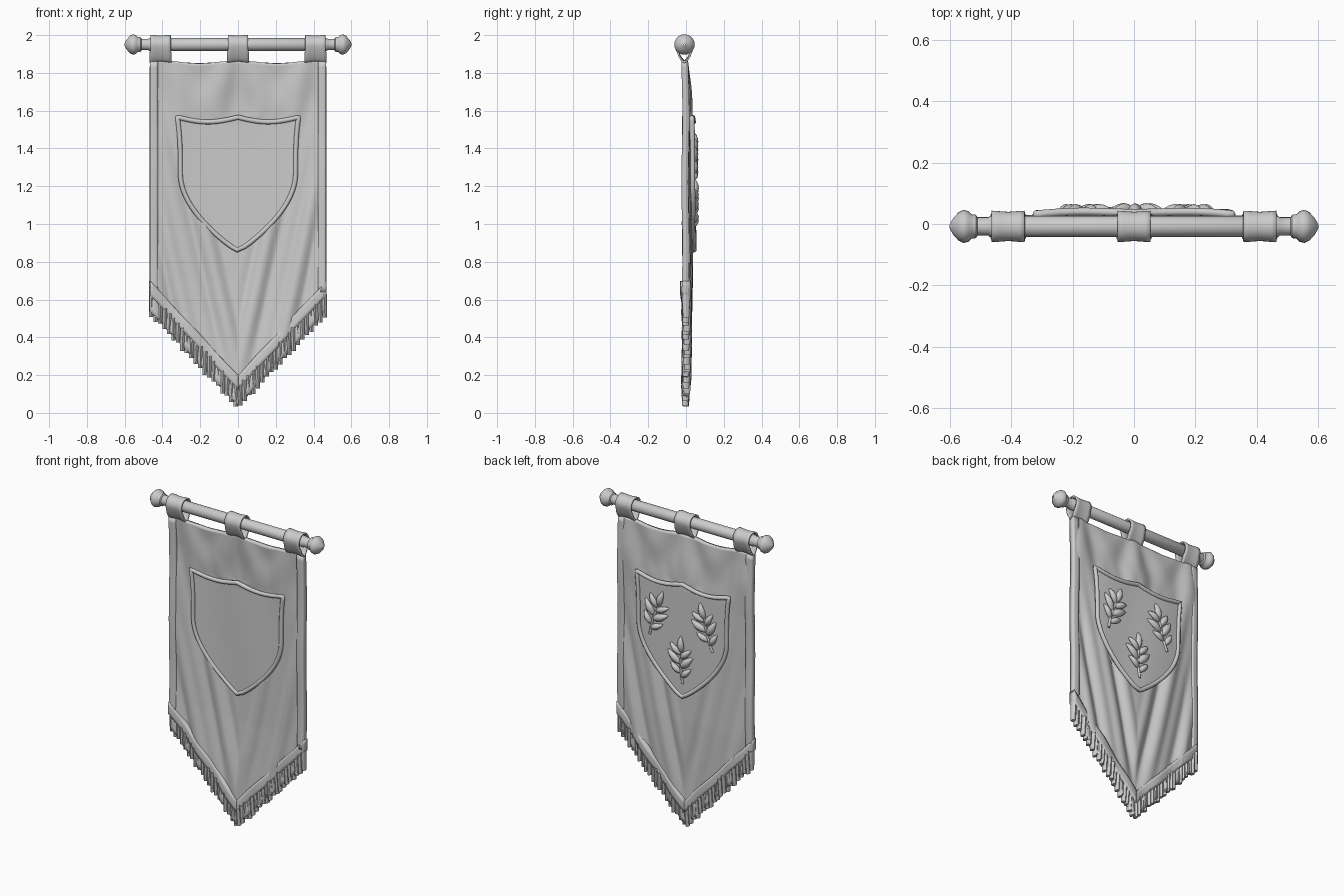
import bpy, bmesh, random
from math import sin, cos, pi, exp, atan2, sqrt, radians
from mathutils import Vector, Matrix

random.seed(4)
cube = bpy.data.objects.get("Cube")
if cube:
    bpy.data.objects.remove(cube, do_unlink=True)

stone = bpy.data.materials.new("stone_grey")
stone.use_nodes = True
GREY = (0.6, 0.6, 0.6, 1)
stone.diffuse_color = GREY
stone.node_tree.nodes["Principled BSDF"].inputs["Base Color"].default_value = GREY

LOOPS = (-0.41, 0.0, 0.41)
HALF = 0.46
ROD = Vector((0, -0.008, 1.95))


def finish(name, bm, thickness=0, angle=50):
    """Turn a bmesh into a smooth shaded object, optionally thickened."""
    bmesh.ops.recalc_face_normals(bm, faces=bm.faces)
    mesh = bpy.data.meshes.new(name)
    bm.to_mesh(mesh)
    bm.free()
    obj = bpy.data.objects.new(name, mesh)
    bpy.context.collection.objects.link(obj)
    mesh.materials.append(stone)
    if thickness:
        mod = obj.modifiers.new("thickness", 'SOLIDIFY')
        mod.thickness = thickness
        mod.offset = 0
    bpy.ops.object.select_all(action='DESELECT')
    bpy.context.view_layer.objects.active = obj
    obj.select_set(True)
    bpy.ops.object.shade_smooth_by_angle(angle=radians(angle))
    return obj


def sheet(name, point, nu, nv, thickness=0):
    """Grid surface from a function of u, v in 0..1."""
    bm = bmesh.new()
    rows = [[bm.verts.new(point(i / nu, j / nv)) for i in range(nu + 1)] for j in range(nv + 1)]
    for a, b in zip(rows, rows[1:]):
        for i in range(nu):
            bm.faces.new((a[i], a[i + 1], b[i + 1], b[i]))
    bmesh.ops.remove_doubles(bm, verts=bm.verts, dist=0.0001)
    return finish(name, bm, thickness)


def tube(name, points, radius, cyclic=False):
    curve = bpy.data.curves.new(name, 'CURVE')
    curve.dimensions = '3D'
    curve.bevel_depth = radius
    curve.bevel_resolution = 2
    curve.use_fill_caps = True
    line = curve.splines.new('POLY')
    line.points.add(len(points) - 1)
    for p, co in zip(line.points, points):
        p.co = (*co, 1)
    line.use_cyclic_u = cyclic
    curve.materials.append(stone)
    obj = bpy.data.objects.new(name, curve)
    bpy.context.collection.objects.link(obj)
    return obj


# Outline helpers
def lower_edge(x):
    return 0.13 + 1.07 * abs(x)


def top_edge(x):
    return 1.865 - 0.014 * sin(pi * min(1, abs(x) / 0.41)) ** 2


def shield_half(z):
    if z > 1.27:
        return 0.305 + 0.015 * ((z - 1.27) / 0.29) ** 3
    t = max(0, (z - 0.86) / 0.41)
    return 0.305 * sin(t * pi / 2) ** 0.85


def shield_top(x):
    return 1.565 - 0.025 * sin(pi * min(1, abs(x) / 0.32))


# Shape of the hanging cloth
def bulge(x, z):
    drop = min(1, max(0, (1.88 - z) / 0.35))
    low = min(1, max(0, z / 0.7))
    return -0.004 + 0.02 * drop * low * max(0, 1 - (x / 0.47) ** 2)


def cloth_y(x, z):
    drop = max(0, 1.88 - z)
    y = bulge(x, z)
    for cx in LOOPS:
        spread = atan2(x - cx, 2.0 - z)
        near = exp(-((x - cx) / 0.2) ** 2)
        y += 0.014 * cos(spread * 8) * near * exp(-((drop - 0.2) / 0.15) ** 2)
    fade = min(1, max(0, (drop - 0.15) / 0.6)) * min(1, z / 0.5)
    inside = 0.86 < z < 1.56 and abs(x) < shield_half(z)
    phase = abs(x) - 0.22 * z
    fold = 0.010 * sin(34 * phase) + 0.006 * sin(61 * phase + 2 * x + 1)
    edge = min(1, max(0.2, (0.47 - abs(x)) / 0.1))
    return y + fold * fade * edge * (0.25 if inside else 1)


def cloth_point(u, v):
    x = (2 * u - 1) * HALF
    z = top_edge(x) * (1 - v) + lower_edge(x) * v
    return (x, cloth_y(x, z), z)


sheet("banner_cloth", cloth_point, 90, 110, 0.022)

# Hems along both sides and the pointed lower edge
for side, label in ((1, "left"), (-1, "right")):
    def side_hem(u, v):
        x = side * (0.425 + 0.042 * u)
        z = 1.86 - 1.22 * v
        return (x, bulge(x, z) + 0.003 * sin(9 * z), z)
    sheet("side_hem_" + label, side_hem, 3, 40, 0.036)

    def lower_hem(u, v):
        x = side * 0.468 * u
        z = lower_edge(x) + 0.068 - 0.075 * v
        return (x, bulge(x, z) + 0.005 * sin(30 * x), z)
    sheet("lower_hem_" + label, lower_hem, 30, 3, 0.044)

    # Fringe backing and hanging tassels
    def fringe(u, v):
        x = side * 0.465 * u
        z = lower_edge(x) - 0.09 * v
        return (x, bulge(x, z) + 0.006 * sin(75 * x), z)
    sheet("fringe_backing_" + label, fringe, 60, 3, 0.022)

    bm = bmesh.new()
    count = 20
    for i in range(count):
        x = side * (0.008 + 0.448 * i / (count - 1))
        length = 0.115 + random.uniform(-0.012, 0.01)
        top = lower_edge(x) + 0.01
        new = bmesh.ops.create_cone(bm, cap_ends=True, segments=8, radius1=0.011, radius2=0.015,
                                    depth=length)["verts"]
        shift = random.uniform(-0.005, 0.005)
        for v in new:
            v.co.y = v.co.y * 1.5 + bulge(x, top) + shift
            v.co.x += x + (0.004 * side if v.co.z < 0 else 0)
            v.co.z += top - length / 2
    finish("fringe_tassels_" + label, bm)


# Shield panel, raised on both faces
def shield_point(u, v):
    z = 1.565 + (0.862 - 1.565) * v
    x = (2 * u - 1) * shield_half(z)
    z -= (1.565 - shield_top(x)) * max(0, 1 - v * 4)
    return (x, bulge(x, z) + 0.004 + 0.003 * sin(14 * x + 3 * z), z)


sheet("shield_panel", shield_point, 32, 48, 0.042)

steps = 40
outline = [shield_point(i / steps, 0) for i in range(steps)]
outline += [shield_point(1, i / steps) for i in range(steps)]
outline += [shield_point(0, 1 - i / steps) for i in range(steps)]
for label, offset in (("front", -0.020), ("back", 0.021)):
    tube("shield_border_" + label, [(x, y + offset, z) for x, y, z in outline], 0.013, True)


# Leaf sprigs on the back of the shield
def add_leaf(bm, base, angle, length, width):
    new = bmesh.ops.create_uvsphere(bm, u_segments=12, v_segments=8, radius=1)["verts"]
    turn = Matrix.Rotation(angle, 3, 'Y')
    for v in new:
        t = v.co.z
        taper = 1 - 0.45 * max(0, t)
        p = Vector((v.co.x * width * taper, v.co.y * 0.013, (t + 1) * length / 2))
        p.y += 0.012 * sin((t + 1) * pi / 2) - 0.25 * abs(p.x)
        v.co = Vector(base) + turn @ p


def sprig(name, x, z, lean, size):
    bm = bmesh.new()
    turn = Matrix.Rotation(lean, 3, 'Y')
    root = Vector((x, bulge(x, z) + 0.027, z))

    def at(h):
        return root + turn @ Vector((0.008 * sin(h * 5), 0, (h - 0.5) * size))
    for h, scale in ((0.18, 0.8), (0.38, 1.0), (0.58, 0.85)):
        for side in (-1, 1):
            add_leaf(bm, at(h + 0.04 * side), lean + side * 0.85, 0.115 * scale, 0.024 * scale)
    add_leaf(bm, at(0.66), lean, 0.105, 0.022)
    finish(name + "_leaves", bm)
    tube(name + "_stem", [at(i / 8) for i in range(7)], 0.008)


sprig("upper_left_sprig", 0.18, 1.34, -0.3, 0.30)
sprig("upper_right_sprig", -0.17, 1.34, 0.3, 0.30)
sprig("lower_sprig", 0, 1.09, 0.05, 0.29)


# Rod with turned finials, lathed around the x axis
half_profile = [(0.47, 0.034), (0.475, 0.03), (0.51, 0.03), (0.515, 0.038), (0.53, 0.04),
                (0.54, 0.05), (0.556, 0.054), (0.572, 0.046), (0.59, 0.026), (0.602, 0.004)]
profile = [(-x, r) for x, r in reversed(half_profile)] + half_profile


def rod_point(u, v):
    k = v * (len(profile) - 1)
    x, r = profile[round(k)]
    return (x, ROD.y + r * cos(2 * pi * u), ROD.z + r * sin(2 * pi * u))


sheet("rod", rod_point, 24, len(profile) - 1)


# Hanging loops: bands wrapped round the rod and pinched at the cloth
def loop_section(u):
    a = -pi / 2 + 2 * pi * u
    y, z = 0.045 * cos(a), 0.045 * sin(a)
    if z < 0:
        pinch = (-z / 0.045) ** 1.4
        y *= 1 - 0.3 * pinch
        z -= 0.045 * pinch
    return y, z


for label, cx in zip(("right", "middle", "left"), LOOPS):
    def loop_point(u, v):
        y, z = loop_section(u)
        flare = 1 + 0.04 * cos(2 * pi * v)
        width = 0.108 + (0.008 if z < -0.03 else 0)
        return (cx + (v - 0.5) * width, ROD.y + y * flare, ROD.z + z * flare)
    sheet("hanging_loop_" + label, loop_point, 32, 6, 0.009)
